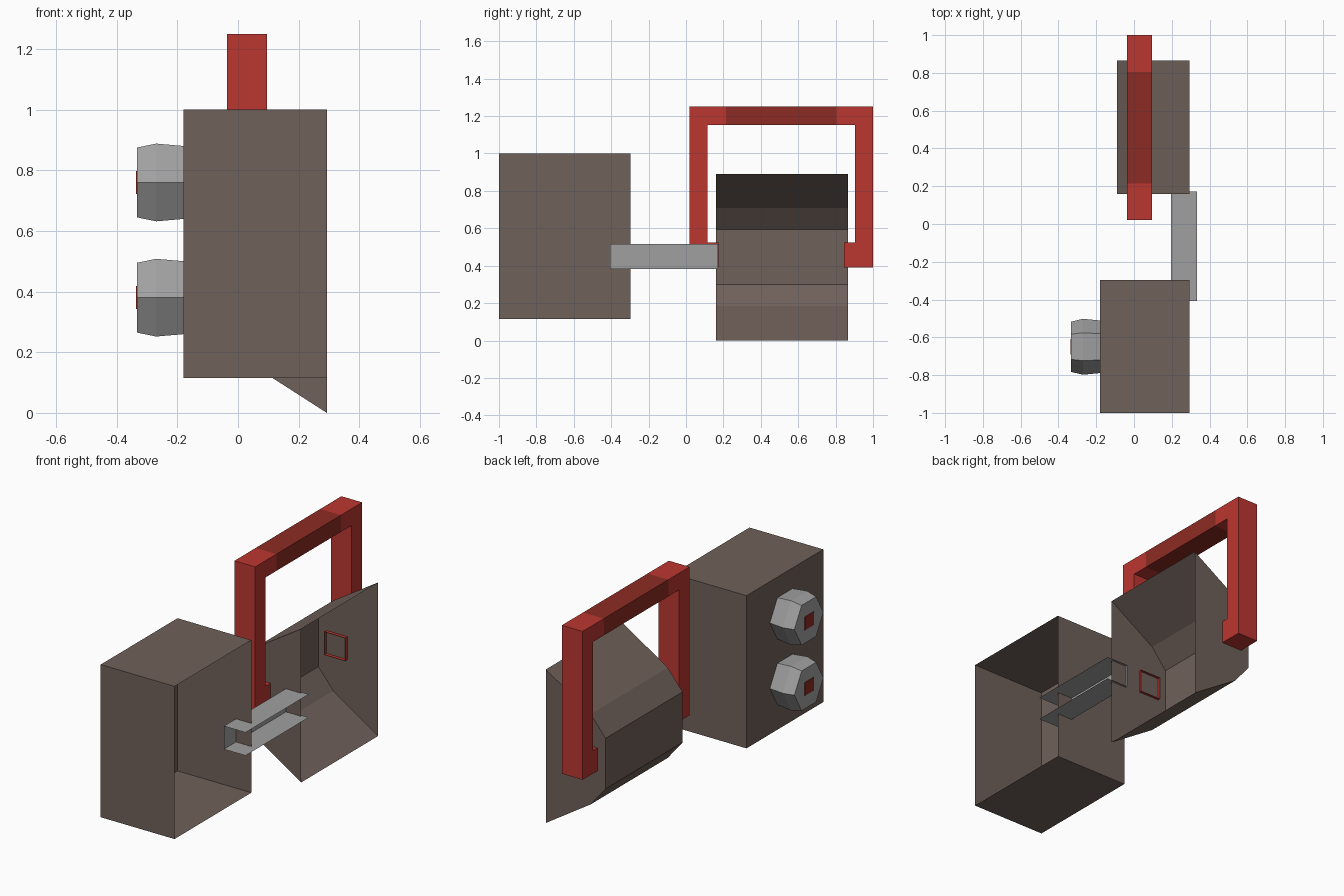
import bpy, bmesh, math
from mathutils import Vector

if "Cube" in bpy.data.objects:
    bpy.data.objects.remove(bpy.data.objects["Cube"])


def material(name, rgb):
    m = bpy.data.materials.new(name)
    m.diffuse_color = (*rgb, 1)
    m.use_nodes = True
    m.node_tree.nodes["Principled BSDF"].inputs["Base Color"].default_value = m.diffuse_color
    return m


BROWN = material("brown", (0.162, 0.119, 0.102))
RED = material("red", (0.50, 0.037, 0.03))
DARK_RED = material("dark_red", (0.262, 0.024, 0.017))
GREY = material("grey", (0.352, 0.352, 0.352))


def finish(bm, name, *mats):
    bmesh.ops.recalc_face_normals(bm, faces=bm.faces)
    me = bpy.data.meshes.new(name)
    bm.to_mesh(me)
    bm.free()
    for m in mats:
        me.materials.append(m)
    ob = bpy.data.objects.new(name, me)
    bpy.context.collection.objects.link(ob)
    return ob


def extrude(points, offset):
    """Closed prism from a planar outline."""
    bm = bmesh.new()
    face = bm.faces.new([bm.verts.new(p) for p in points])
    res = bmesh.ops.extrude_face_region(bm, geom=[face], use_keep_orig=True)
    moved = [g for g in res["geom"] if isinstance(g, bmesh.types.BMVert)]
    bmesh.ops.translate(bm, verts=moved, vec=offset)
    return bm


def remove_faces(bm, rule):
    faces = [f for f in bm.faces if rule(f.calc_center_median())]
    bmesh.ops.delete(bm, geom=faces, context='FACES')


def block(x0, x1, y0, y1, z0, z1):
    return extrude([(x0, y0, z0), (x1, y0, z0), (x1, y0, z1), (x0, y0, z1)],
                   Vector((0, y1 - y0, 0)))


# Receiver box, open on the right
bm = block(-0.18, 0.293, -1, -0.297, 0.115, 1)
remove_faces(bm, lambda c: c.x > 0.29)
finish(bm, "receiver_box", BROWN)

# Faceted trough shell, open on the right
outline = [(0.293, 0), (0.005, 0.185), (-0.09, 0.30),
           (-0.09, 0.593), (0.005, 0.708), (0.293, 0.89)]
bm = extrude([(x, 0.16, z) for x, z in outline], Vector((0, 0.705, 0)))
remove_faces(bm, lambda c: c.x > 0.29)
finish(bm, "trough_shell", BROWN)

# Connecting channel, open on the right and at both ends
bm = block(0.195, 0.333, -0.407, 0.172, 0.383, 0.517)
remove_faces(bm, lambda c: c.x > 0.33 or c.y < -0.4 or c.y > 0.17)
finish(bm, "connecting_channel", GREY)

# Handle: U outline with feet that pierce the trough, open at the foot ends
half = [(0.335, 0.39), (0.335, 0.523), (0.394, 0.523), (0.394, 1.153)]
outer = [(0.49, 1.25), (0.49, 0.39)]
mid = 0.51
loop = ([(-y, z) for y, z in half] + [(y, z) for y, z in reversed(half)]
        + [(y, z) for y, z in reversed(outer)] + [(-y, z) for y, z in outer])
bm = extrude([(-0.037, mid + y, z) for y, z in loop], Vector((0.133, 0, 0)))
remove_faces(bm, lambda c: abs(abs(c.y - mid) - 0.335) < 0.001 and c.z < 0.52)
for y in (0.215, 0.805):
    bmesh.ops.bisect_plane(bm, geom=bm.verts[:] + bm.edges[:] + bm.faces[:],
                           plane_co=(0, y, 0), plane_no=(0, 1, 0))
# Dark grip in the middle of the top bar
for f in bm.faces:
    if all(0.21 < v.co.y < 0.81 and v.co.z > 1.1 for v in f.verts):
        f.material_index = 1
finish(bm, "handle", RED, DARK_RED)

# Hexagonal bolts with a square red mark
for label, z in (("lower", 0.38), ("upper", 0.76)):
    bm = bmesh.new()
    rings = [[bm.verts.new((x, -0.65 + r * math.cos(i * math.pi / 3),
                            z + r * math.sin(i * math.pi / 3))) for i in range(6)]
             for x, r in ((-0.333, 0.133), (-0.27, 0.148), (-0.18, 0.139))]
    for a, b in zip(rings, rings[1:]):
        for i in range(6):
            j = (i + 1) % 6
            bm.faces.new((a[i], a[j], b[j], b[i]))
    bm.faces.new(rings[0])
    finish(bm, label + "_bolt", GREY)
    finish(block(-0.336, -0.331, -0.692, -0.608, z - 0.038, z + 0.038),
           label + "_bolt_mark", DARK_RED)
